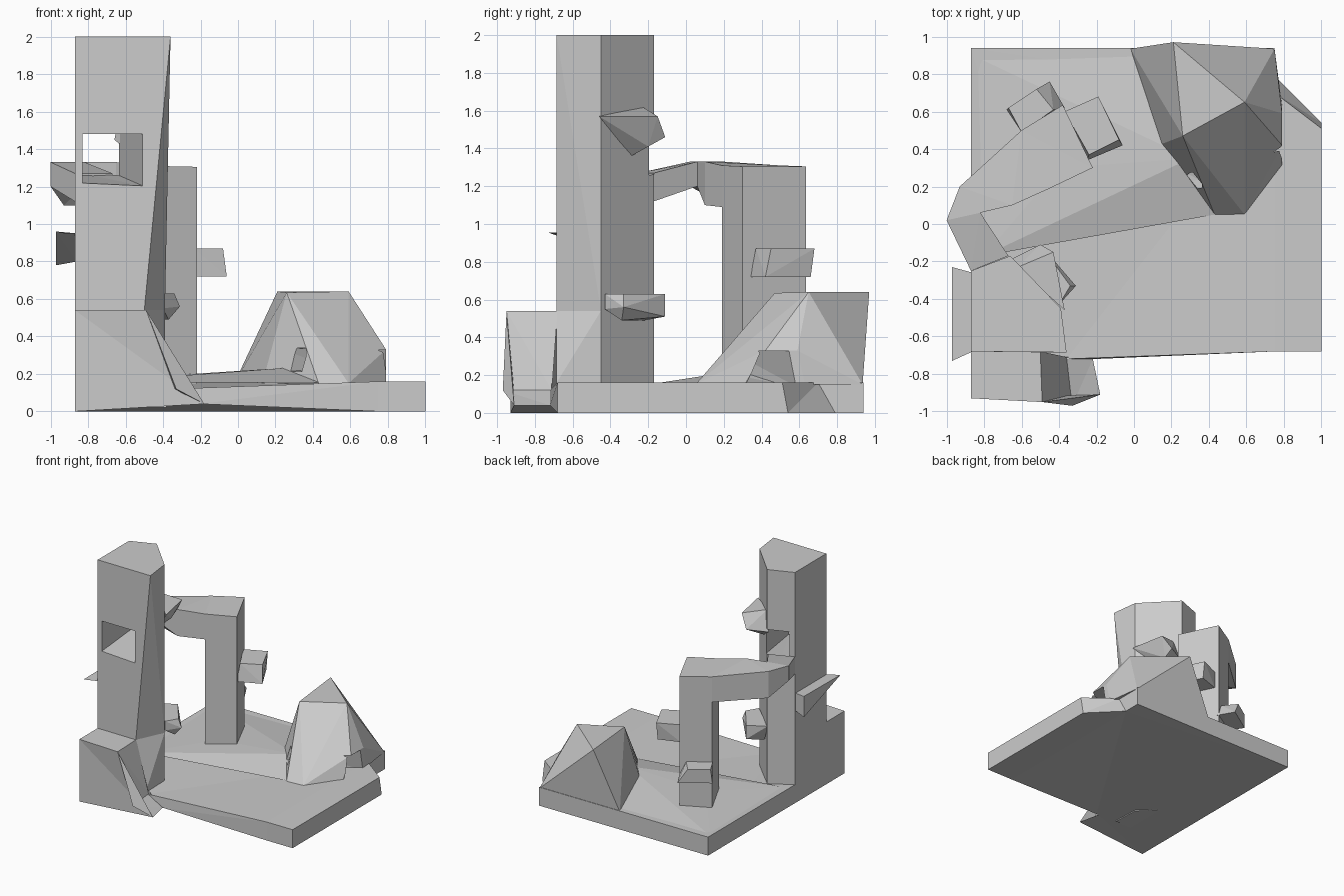
import bpy, bmesh


def finish(name, bm):
    bmesh.ops.recalc_face_normals(bm, faces=bm.faces)
    me = bpy.data.meshes.new(name)
    bm.to_mesh(me)
    bm.free()
    ob = bpy.data.objects.new(name, me)
    bpy.context.collection.objects.link(ob)
    return ob


def hull(name, pts):
    """Faceted convex solid around a few corner points."""
    bm = bmesh.new()
    for p in pts:
        bm.verts.new(p)
    bmesh.ops.convex_hull(bm, input=bm.verts)
    bmesh.ops.dissolve_limit(bm, angle_limit=0.02, verts=bm.verts, edges=bm.edges)
    return finish(name, bm)


def loft(name, rings):
    """Skin matching closed rings and cap both ends."""
    bm = bmesh.new()
    rs = [[bm.verts.new(p) for p in r] for r in rings]
    n = len(rs[0])
    for a, b in zip(rs, rs[1:]):
        for i in range(n):
            j = (i + 1) % n
            bm.faces.new((a[i], a[j], b[j], b[i]))
    bm.faces.new(rs[0])
    bm.faces.new(rs[-1])
    bmesh.ops.triangulate(bm, faces=bm.faces[:])
    return finish(name, bm)


def at(z, *xy):
    return [(x, y, z) for x, y in xy]


def cut(ob, cutter):
    m = ob.modifiers.new("opening", 'BOOLEAN')
    m.operation, m.solver, m.object = 'DIFFERENCE', 'EXACT', cutter
    cutter.hide_render = True
    cutter.hide_viewport = True


# Ground slab: sagging front edge, undercut notch at the back right
slab_low = [(-.87, -.68, 0), (-.20, -.72, .04), (.75, -.68, 0), (1, -.68, 0),
            (1, .54, 0), (.75, .79, 0), (.75, .94, 0), (-.87, .94, 0)]
slab_top = [(-.87, -.68, .16), (-.36, -.72, .12), (.75, -.68, .16), (1, -.68, .16),
            (1, .51, .16), (.75, .70, .16), (.75, .94, .16), (-.87, .94, .16)]
loft("ground_slab", [slab_low, slab_top])

# Low mound on the slab
hull("ground_mound", at(.155, (-.8, -.17), (.43, .05), (.72, .65), (-.02, .93), (-.86, .9))
     + [(.3, .35, .235), (-.4, .3, .19)])

# Tower with a twisted front right edge
def tower_ring(z, x):
    return at(z, (-.87, -.68), (x, -.685), (-.39, -.45), (-.66, -.17), (-.87, -.25))

tower = loft("tower", [tower_ring(.02, -.38), tower_ring(.16, -.39),
                       tower_ring(.54, -.50), tower_ring(2, -.36)])

# Narrowing window through the tower
window = hull("window_cutter", [
    (-.83, -.72, 1.215), (-.5, -.72, 1.2), (-.5, -.72, 1.48), (-.83, -.72, 1.48),
    (-.83, -.1, 1.27), (-.66, -.1, 1.27), (-.66, -.1, 1.48), (-.83, -.1, 1.48)])
cut(tower, window)

# Buttress in front of the tower
loft("buttress", [
    [(-.87, -.68, 0), (-.87, -.68, .54), (-.5, -.68, .54), (-.36, -.71, .12), (-.22, -.72, .04)],
    [(-.87, -.93, 0), (-.87, -.93, .54), (-.49, -.95, .54), (-.33, -.97, .12), (-.18, -.91, .04)]])

# Pillar
foot = [(-.22, .30), (-.38, .635), (-.6, .5), (-.45, .19)]
loft("pillar", [at(.1, *foot), at(1.09, *foot)])

# Bent bridge from pillar to tower: outer xy, inner xy, bottom, top
stations = [((-.38, .635), (-.22, .30), 1.09, 1.305),
            ((-.60, .50), (-.45, .19), 1.09, 1.31),
            ((-.93, .20), (-.65, .10), 1.10, 1.33),
            ((-1.0, .02), (-.82, .06), 1.20, 1.33),
            ((-.87, -.25), (-.67, -.17), 1.12, 1.27)]
loft("bridge", [[(*o, b), (*i, b), (*i, t), (*o, t)] for o, i, b, t in stations])

# Small ledges on pillar and tower
hull("pillar_front_ledge", at(.87, (-.37, .6), (-.19, .68), (-.08, .45), (-.24, .37))
     + at(.72, (-.37, .6), (-.19, .66), (-.06, .42), (-.25, .34)))
hull("pillar_back_ledge", at(.45, (-.68, .61), (-.45, .76), (-.37, .62), (-.6, .49))
     + at(.57, (-.67, .62), (-.52, .72), (-.43, .61), (-.6, .49)))
hull("tower_low_ledge", at(.63, (-.40, -.43), (-.65, -.19), (-.5, -.11), (-.34, -.33))
     + [(-.40, -.43, .55), (-.31, -.33, .56), (-.37, -.34, .49), (-.5, -.11, .51), (-.6, -.22, .49)])
hull("tower_high_ledge", [(-.37, -.46, 1.57), (-.62, -.23, 1.62), (-.43, -.15, 1.57),
     (-.5, -.11, 1.46), (-.5, -.2, 1.41), (-.55, -.29, 1.36), (-.66, -.19, 1.45)])
hull("tower_side_fin", [(-.86, -.26, .95), (-.86, -.26, .8), (-.97, -.23, .96),
     (-.97, -.23, .78), (-.97, -.73, .955), (-.86, -.68, .95)])

# Rock with a tapering cave through it
rock = hull("rock", at(.15, (-.02, .935), (.13, .42), (.43, .05), (.59, .05),
                       (.79, .31), (.79, .63), (.75, .77), (.75, .935))
            + [(.79, .42, .33), (.79, .59, .33),
               (.21, .97, .64), (.26, .47, .635), (.59, .65, .64)])
cave = hull("cave_cutter", [(.85, .33, .12), (.85, .43, .325), (.85, .58, .325), (.85, .62, .12),
                            (.24, .16, .23), (.24, .16, .34), (.2, .21, .23), (.2, .21, .34)])
cut(rock, cave)
